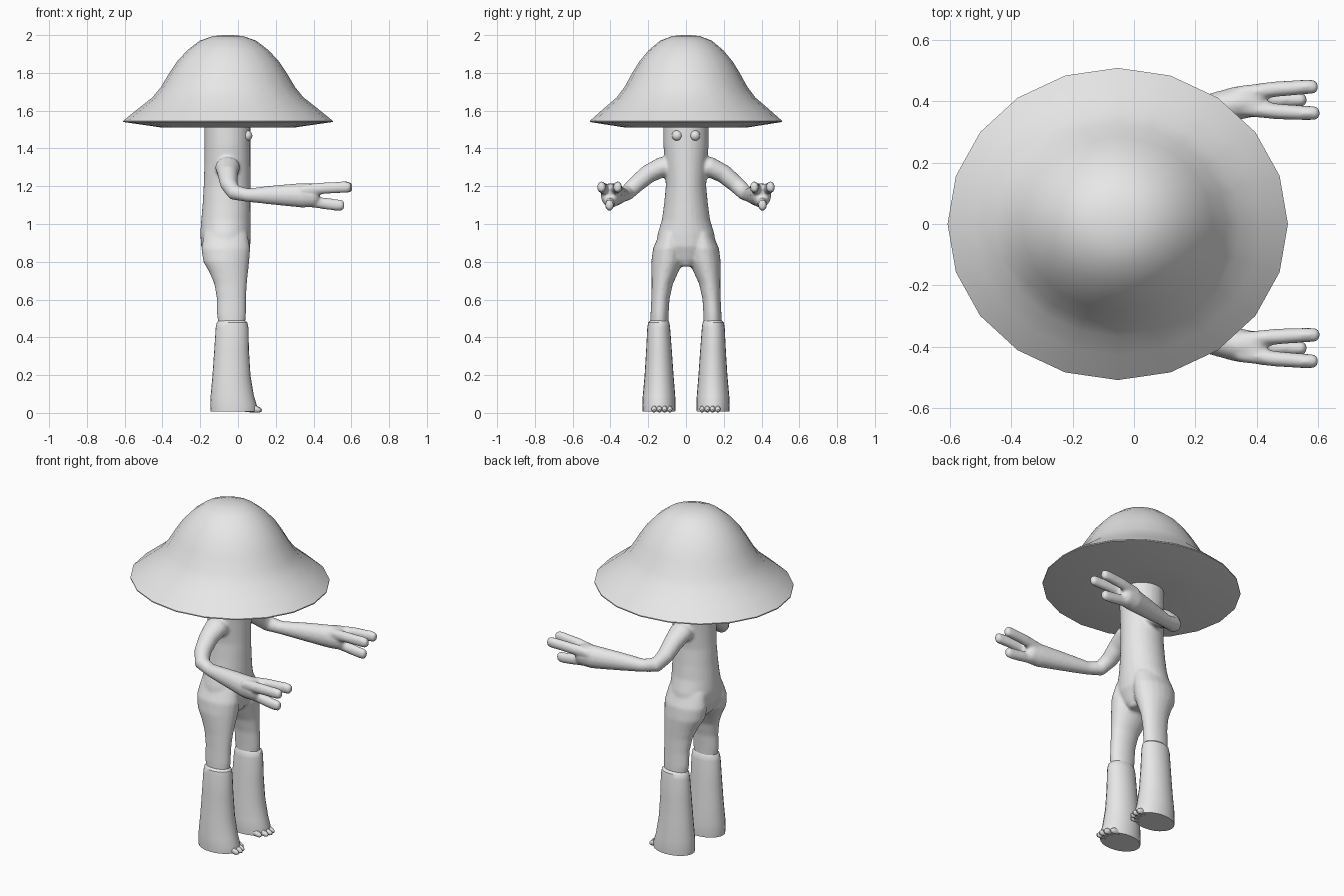
import bpy, bmesh, math
from mathutils import Vector

if "Cube" in bpy.data.objects:
    bpy.data.objects.remove(bpy.data.objects["Cube"])

grey = bpy.data.materials.new("plain grey")
grey.diffuse_color = (0.8, 0.8, 0.8, 1)
grey.use_nodes = True
grey.node_tree.nodes["Principled BSDF"].inputs["Base Color"].default_value = grey.diffuse_color


def loft(bm, rings, n):
    """Closed skin through rings of (centre, axis u, axis v)."""
    loops = []
    for c, u, v in rings:
        angles = [2 * math.pi * i / n for i in range(n)]
        loops.append([bm.verts.new(c + u * math.cos(a) + v * math.sin(a)) for a in angles])
    for a, b in zip(loops, loops[1:]):
        for i in range(n):
            j = (i + 1) % n
            bm.faces.new((a[i], a[j], b[j], b[i]))
    bm.faces.new(loops[0][::-1])
    bm.faces.new(loops[-1])


def column(bm, rows, n=20, side=1):
    """Upright loft from rows of (z, x min, x max, y min, y max)."""
    loft(bm, [(Vector(((x0 + x1) / 2, side * (y0 + y1) / 2, z)),
               Vector(((x1 - x0) / 2, 0, 0)), Vector((0, (y1 - y0) / 2, 0)))
              for z, x0, x1, y0, y1 in rows], n)


def limb(bm, path, side, n=14):
    """Loft along a path of (x, y, z, side radius, upright radius)."""
    pts = [Vector(p[:3]) for p in path]
    rings = []
    for i, p in enumerate(path):
        t = (pts[min(i + 1, len(pts) - 1)] - pts[max(i - 1, 0)]).normalized()
        u = t.cross(Vector((0, 0, 1))).normalized()
        v = u.cross(t)
        m = Vector((1, side, 1))
        rings.append((pts[i] * m, u * m * p[3], v * m * p[4]))
    loft(bm, rings, n)


def finish(bm, name):
    bmesh.ops.recalc_face_normals(bm, faces=bm.faces)
    me = bpy.data.meshes.new(name)
    bm.to_mesh(me)
    bm.free()
    ob = bpy.data.objects.new(name, me)
    bpy.context.collection.objects.link(ob)
    me.materials.append(grey)
    bpy.ops.object.select_all(action='DESELECT')
    ob.select_set(True)
    bpy.context.view_layer.objects.active = ob
    bpy.ops.object.shade_smooth_by_angle(angle=math.radians(35))
    return ob


# Wide hat with a shallow underside
bm = bmesh.new()
profile = [(.20, 1.512), (.36, 1.512), (.555, 1.54), (.555, 1.546), (.47, 1.615), (.40, 1.67),
           (.355, 1.725), (.31, 1.80), (.27, 1.86), (.215, 1.92), (.15, 1.97), (.08, 1.995), (.02, 2.0)]
column(bm, [(z, -.053 - r, -.053 + r, -r * .917, r * .917) for r, z in profile])
finish(bm, "hat")

# Torso, legs, arms and fingers fused into one soft body
bm = bmesh.new()
column(bm, [(z, x0, x1, -w, w) for z, x0, x1, w in [
    (.775, -.13, .02, .04), (.81, -.165, .04, .10), (.88, -.195, .065, .16), (.95, -.20, .068, .15),
    (1.02, -.195, .067, .128), (1.1, -.188, .066, .117), (1.2, -.182, .066, .107),
    (1.32, -.178, .066, .113), (1.42, -.177, .066, .12), (1.56, -.177, .066, .12)]], 28)
for s in (1, -1):
    column(bm, [(.44, -.10, .035, .095, .19), (.52, -.112, .043, .092, .188),
                (.60, -.112, .043, .087, .184), (.68, -.125, .047, .07, .182),
                (.74, -.15, .053, .043, .183), (.80, -.184, .06, .015, .184),
                (.87, -.195, .065, .01, .175), (.95, -.18, .05, .02, .14)], side=s)
    # Arm bent at the elbow, widening into the hand
    limb(bm, [(-.055, .05, 1.295, .062, .055), (-.055, .13, 1.30, .066, .056),
              (-.055, .20, 1.265, .054, .05), (-.048, .265, 1.21, .047, .045),
              (-.02, .31, 1.167, .042, .042), (.05, .332, 1.153, .036, .036),
              (.20, .365, 1.153, .046, .053), (.34, .395, 1.152, .055, .066),
              (.405, .402, 1.152, .05, .062), (.43, .402, 1.152, .035, .045)], s)
    # Two upper fingers and a lower one
    for y0, y1, z0, z1, end in [(.425, .447, 1.18, 1.195, .60), (.378, .362, 1.18, 1.195, .605),
                                (.40, .405, 1.125, 1.10, .563)]:
        limb(bm, [(.34, y0, z0, .025, .03), (.46, (y0 + 2 * y1) / 3, (z0 + 2 * z1) / 3, .026, .031),
                  (end - .04, y1, z1, .024, .031), (end - .012, y1, z1, .023, .029),
                  (end, y1, z1, .014, .018)], s, 12)
body = finish(bm, "body")
fuse = body.modifiers.new("fuse", 'REMESH')
fuse.mode = 'VOXEL'
fuse.voxel_size = .009
fuse.use_smooth_shade = True
soften = body.modifiers.new("soften", 'SMOOTH')
soften.factor = .5
soften.iterations = 5

# Flared boots, toes and round eyes
for s, label in ((1, "left"), (-1, "right")):
    bm = bmesh.new()
    column(bm, [(.008, -.145, .10, .057, .23), (.04, -.147, .10, .055, .231), (.09, -.145, .084, .057, .229),
                (.20, -.135, .066, .066, .219), (.33, -.126, .058, .075, .211), (.45, -.118, .055, .084, .205),
                (.478, -.112, .05, .088, .20), (.492, -.10, .035, .098, .185)], 24, s)
    finish(bm, label + "_boot")

    bm = bmesh.new()
    for i in range(4):
        y = .085 + .028 * i
        x = -.0225 + .1225 * math.sqrt(1 - ((y - .1435) / .0865) ** 2)
        limb(bm, [(x - .03, y, .022, .012, .018), (x, y, .02, .014, .018),
                  (x + .017, y, .014, .012, .013), (x + .026, y, .012, .005, .006)], s, 10)
    finish(bm, label + "_toes")

    bm = bmesh.new()
    bmesh.ops.create_uvsphere(bm, u_segments=16, v_segments=10, radius=.028)
    bmesh.ops.translate(bm, verts=bm.verts, vec=(.048, s * .047, 1.468))
    finish(bm, label + "_eye")
